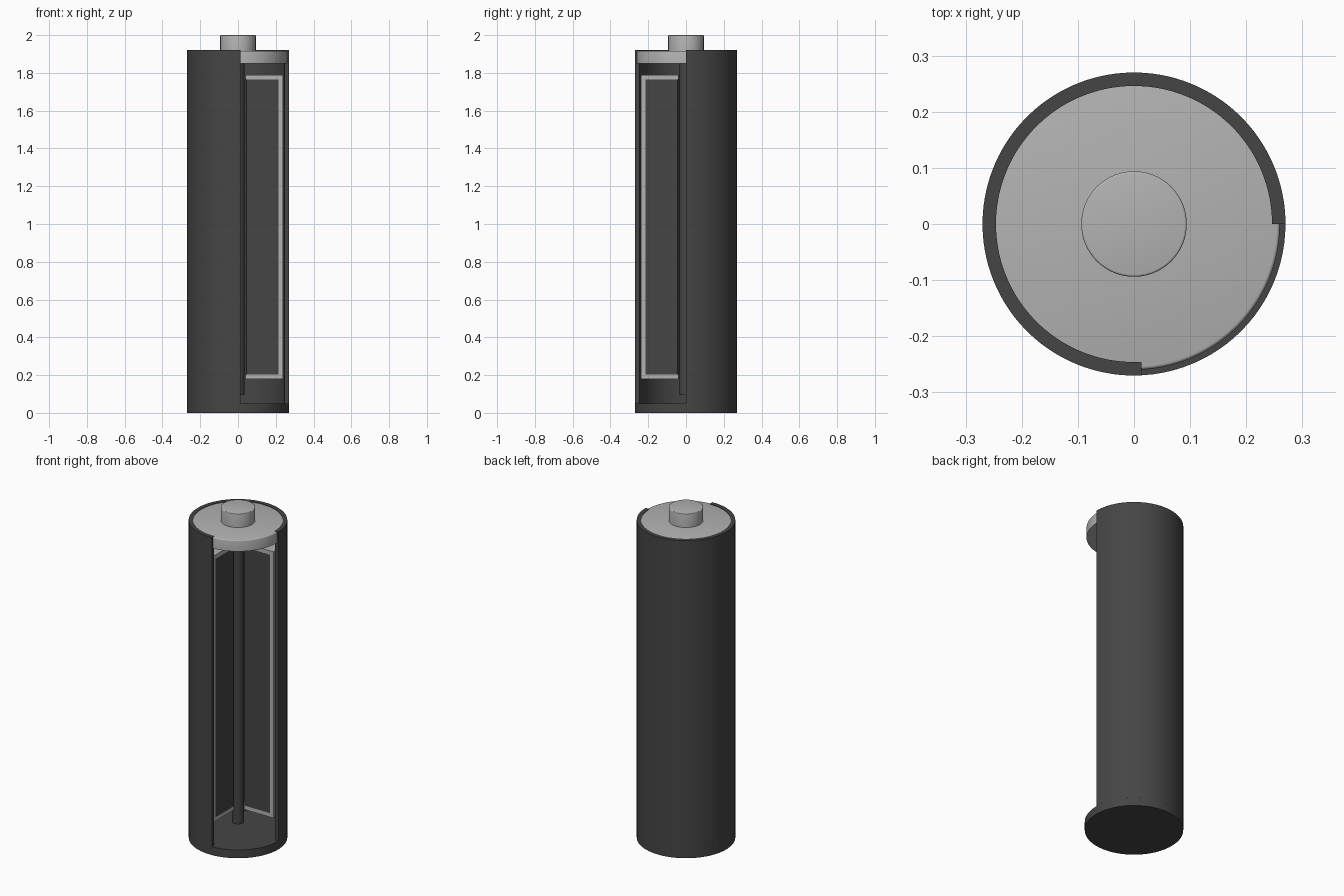
import bpy, bmesh
from math import radians, cos, sin

cube = bpy.data.objects.get("Cube")
if cube:
    bpy.data.objects.remove(cube)


def material(name, value):
    mat = bpy.data.materials.new(name)
    mat.use_nodes = True
    color = (value, value, value, 1)
    mat.diffuse_color = color
    mat.node_tree.nodes["Principled BSDF"].inputs["Base Color"].default_value = color
    return mat


def lathe(name, profile, mat, sweep=360, steps=96):
    """Revolve a closed (radius, z) profile around z, capping the ends of a partial sweep."""
    bm = bmesh.new()
    full = sweep == 360
    count = steps if full else steps + 1
    rings = []
    for i in range(count):
        a = radians(sweep * i / steps)
        rings.append([bm.verts.new((r * cos(a), r * sin(a), z)) for r, z in profile])
    n = len(profile)
    for i in range(steps):
        a, b = rings[i], rings[(i + 1) % count]
        for j in range(n):
            k = (j + 1) % n
            if profile[j][0] or profile[k][0]:
                bm.faces.new((a[j], b[j], b[k], a[k]))
    if not full:
        bm.faces.new(rings[0])
        bm.faces.new(rings[-1][::-1])
    bmesh.ops.remove_doubles(bm, verts=bm.verts, dist=1e-5)
    bmesh.ops.recalc_face_normals(bm, faces=bm.faces)
    mesh = bpy.data.meshes.new(name)
    bm.to_mesh(mesh)
    bm.free()
    mesh.materials.append(mat)
    obj = bpy.data.objects.new(name, mesh)
    bpy.context.collection.objects.link(obj)
    bpy.ops.object.select_all(action='DESELECT')
    obj.select_set(True)
    bpy.context.view_layer.objects.active = obj
    bpy.ops.object.shade_smooth_by_angle(angle=radians(35))
    return obj


def tube(inner, outer, low, high):
    return [(inner, low), (outer, low), (outer, high), (inner, high)]


def rounded_disc(radius, low, high, bevel):
    """Solid disc profile with a rounded upper rim."""
    rim = [(radius - bevel + bevel * cos(radians(t)), high - bevel + bevel * sin(radians(t)))
           for t in (0, 30, 60, 90)]
    return [(0, low), (radius, low)] + rim + [(0, high)]


dark = material("dark casing", 0.06)
core = material("dark core", 0.06)
silver = material("light grey metal", 0.45)

# Casing: full base and a wall with the front quarter cut away
lathe("base", tube(0, 0.27, 0, 0.05), dark)
lathe("casing_wall", tube(0.246, 0.27, 0.05, 1.92), dark, 273)

# Top plate and raised terminal
lathe("top_plate", rounded_disc(0.26, 1.85, 1.917, 0.006), silver)
lathe("terminal", rounded_disc(0.094, 1.91, 2.0, 0.004), silver)

# Cut-open separator wrapped around the filling
low, high = 0.18, 1.79
separator = [(0.04, low), (0.237, low), (0.237, high), (0.04, high),
             (0.04, high - 0.024), (0.215, high - 0.024),
             (0.215, low + 0.024), (0.04, low + 0.024)]
lathe("separator", separator, silver, 270)
lathe("filling", tube(0.044, 0.215, low + 0.024, high - 0.024), core, 270)

# Central rod hanging from the top plate
lathe("centre_rod", tube(0, 0.034, 0.095, 1.86), core, steps=48)
